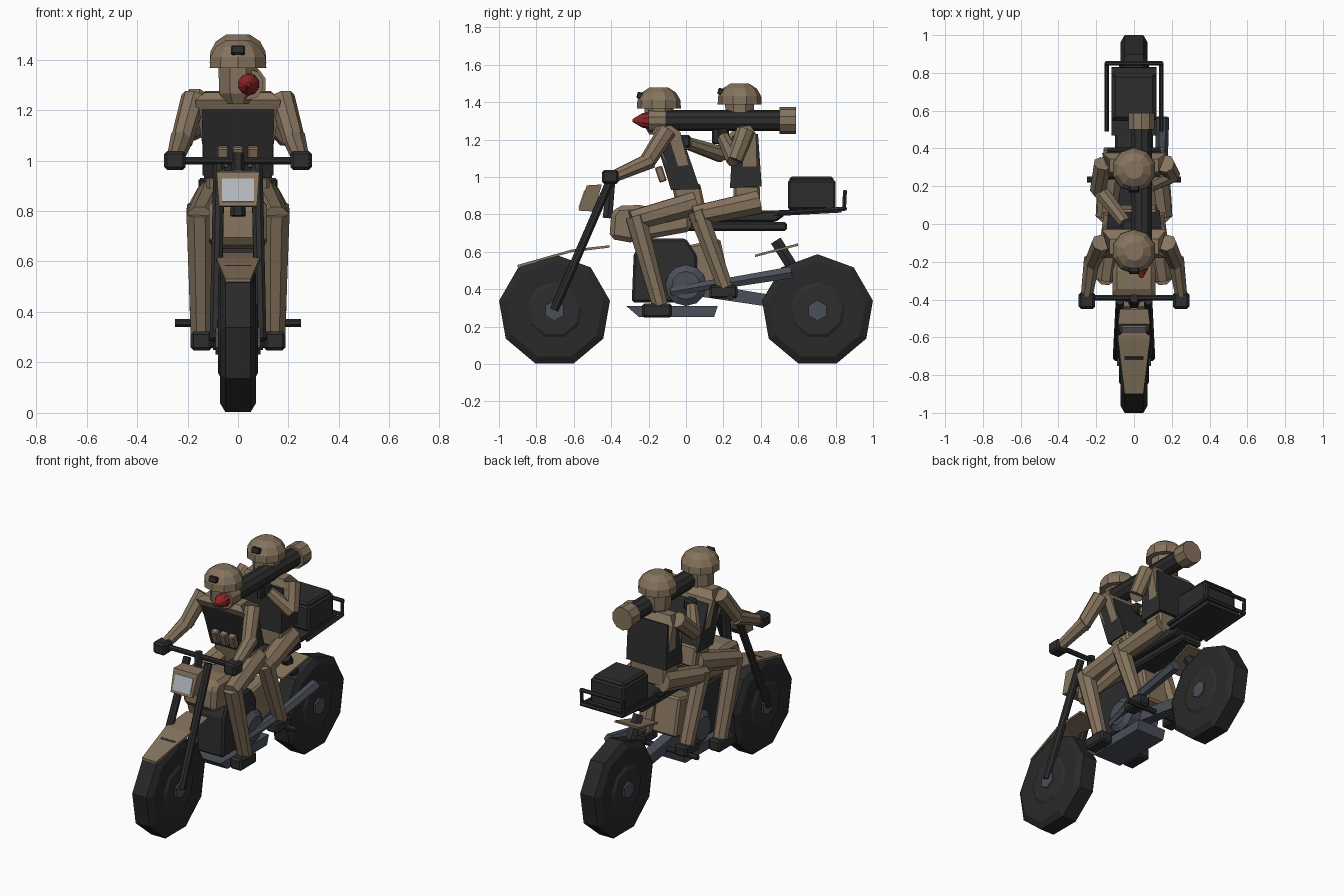
import bpy, bmesh, math
from mathutils import Vector, Matrix


def material(name, rgb):
    m = bpy.data.materials.new(name)
    m.diffuse_color = (*rgb, 1)
    return m


TAN = material("tan", (0.235, 0.172, 0.110))
DARK = material("charcoal", (0.026, 0.026, 0.027))
TYRE = material("tyre black", (0.022, 0.022, 0.022))
STEEL = material("blue grey", (0.068, 0.078, 0.100))
RED = material("red", (0.28, 0.018, 0.02))
GLASS = material("lamp glass", (0.45, 0.47, 0.50))


def finish(name, bm, mat, bevel=0):
    bmesh.ops.recalc_face_normals(bm, faces=bm.faces)
    me = bpy.data.meshes.new(name)
    bm.to_mesh(me)
    bm.free()
    me.materials.append(mat)
    ob = bpy.data.objects.new(name, me)
    bpy.context.collection.objects.link(ob)
    if bevel:
        mod = ob.modifiers.new("bevel", "BEVEL")
        mod.width, mod.segments = bevel, 1
    return ob


def box(name, c, s, mat, tilt=0, bevel=0.012):
    bm = bmesh.new()
    m = Matrix.Translation(c) @ Matrix.Rotation(math.radians(tilt), 4, "X") @ Matrix.Diagonal((*s, 1))
    bmesh.ops.create_cube(bm, size=1, matrix=m)
    return finish(name, bm, mat, bevel)


def limb(name, a, b, r1, r2, mat, n=8):
    """Tapered prism from a to b."""
    a, b = Vector(a), Vector(b)
    d = b - a
    bm = bmesh.new()
    m = (Matrix.Translation((a + b) / 2) @ d.to_track_quat("Z", "Y").to_matrix().to_4x4()
         @ Matrix.Rotation(math.pi / n, 4, "Z"))
    bmesh.ops.create_cone(bm, cap_ends=True, segments=n, radius1=r1, radius2=r2, depth=d.length, matrix=m)
    return finish(name, bm, mat)


def slab(name, pts, w, mat, bevel=0):
    """Side profile of (y, z) points extruded across x; w may be one half width per point."""
    ws = w if isinstance(w, (list, tuple)) else [w] * len(pts)
    bm = bmesh.new()
    rings = [[bm.verts.new((s * h, y, z)) for (y, z), h in zip(pts, ws)] for s in (-1, 1)]
    for r in rings:
        bm.faces.new(r)
    for i in range(len(pts)):
        j = (i + 1) % len(pts)
        bm.faces.new((rings[0][i], rings[0][j], rings[1][j], rings[1][i]))
    return finish(name, bm, mat, bevel)


def lathe(name, profile, c, axis, n, mat, phase=0):
    """Spin (offset along axis, radius) points round the x, y or z axis."""
    bm = bmesh.new()
    rings = []
    for h, r in profile:
        ring = []
        for k in range(n):
            t = phase + 2 * math.pi * k / n
            u, v = r * math.cos(t), r * math.sin(t)
            p = {"X": (h, u, v), "Y": (u, h, v), "Z": (u, v, h)}[axis]
            ring.append(bm.verts.new(Vector(c) + Vector(p)))
        rings.append(ring)
    for p, q in zip(rings, rings[1:]):
        for k in range(n):
            bm.faces.new((p[k], p[(k + 1) % n], q[(k + 1) % n], q[k]))
    bm.faces.new(rings[0])
    bm.faces.new(rings[-1])
    return finish(name, bm, mat)


# Wheels
for tag, y in (("front", -0.703), ("rear", 0.703)):
    c = (0, y, 0.286)
    lathe(tag + "_tyre", [(-0.07, 0.15), (-0.072, 0.262), (-0.05, 0.301), (0.05, 0.301), (0.072, 0.262), (0.07, 0.15)],
          c, "X", 9, TYRE, math.pi / 2)
    lathe(tag + "_wheel_disc", [(-0.08, 0.135), (-0.068, 0.155), (0.068, 0.155), (0.08, 0.135)], c, "X", 9, DARK, math.pi / 2)
    lathe(tag + "_hub", [(-0.09, 0.055), (0.09, 0.055)], c, "X", 6, STEEL, math.pi / 6)

# Steering
for s in (-1, 1):
    limb("fork", (s * 0.09, -0.705, 0.29), (s * 0.075, -0.405, 0.98), 0.024, 0.024, DARK)
    box("fork_clamp", (s * 0.05, -0.46, 0.86), (0.07, 0.04, 0.03), DARK, -23, 0)
limb("handlebar", (-0.28, -0.39, 1.0), (0.28, -0.39, 1.0), 0.016, 0.016, DARK)
limb("steering_stem", (0, -0.395, 1.03), (0, -0.42, 0.78), 0.024, 0.03, DARK, 6)
slab("front_fender", [(-0.9, 0.53), (-0.61, 0.612), (-0.41, 0.635), (-0.41, 0.622), (-0.61, 0.598), (-0.9, 0.518)],
     [0.05, 0.085, 0.075, 0.075, 0.085, 0.05], TAN)
slab("headlight_housing", [(-0.575, 0.82), (-0.53, 0.955), (-0.45, 0.96), (-0.49, 0.815)],
     [0.075, 0.085, 0.075, 0.065], TAN)
box("headlight_glass", (0, -0.5555, 0.882), (0.125, 0.008, 0.095), GLASS, -18.4, 0)

# Body
slab("fuel_tank", [(-0.41, 0.67), (-0.40, 0.80), (-0.37, 0.845), (-0.25, 0.85), (0.03, 0.80), (0.03, 0.71), (-0.3, 0.65)],
     0.115, TAN, 0.025)
slab("engine", [(-0.29, 0.33), (-0.28, 0.58), (-0.24, 0.67), (0.0, 0.67), (0.06, 0.58), (0.06, 0.33)], 0.095, DARK, 0.012)
lathe("engine_cover", [(-0.125, 0.075), (-0.1, 0.11), (0.1, 0.11), (0.125, 0.075)], (0, 0.0, 0.42), "X", 12, STEEL)
slab("skid_plate", [(-0.32, 0.31), (-0.25, 0.25), (0.15, 0.25), (0.17, 0.31)], 0.1, STEEL)
box("side_panel", (0, 0.1, 0.53), (0.17, 0.22, 0.24), TAN, 12)
box("seat_rail", (0, 0.27, 0.735), (0.15, 0.54, 0.05), DARK)
slab("seat", [(0.0, 0.76), (0.02, 0.80), (0.28, 0.82), (0.50, 0.82), (0.53, 0.795), (0.48, 0.76)], 0.1, DARK, 0.01)
limb("exhaust_pipe", (0.11, -0.08, 0.385), (0.145, 0.2, 0.435), 0.025, 0.03, STEEL, 6)
limb("muffler", (0.145, 0.2, 0.43), (0.15, 0.565, 0.49), 0.03, 0.036, STEEL, 6)
limb("swingarm", (0, 0.05, 0.40), (0, 0.5, 0.33), 0.05, 0.045, STEEL, 4)
slab("rear_fender", [(0.37, 0.585), (0.6, 0.645), (0.6, 0.632), (0.37, 0.572)], [0.06, 0.085, 0.085, 0.06], TAN)
limb("rear_shock", (0, 0.48, 0.66), (0, 0.58, 0.50), 0.035, 0.035, DARK, 6)
limb("peg_bar", (-0.25, 0.235, 0.357), (0.25, 0.235, 0.357), 0.017, 0.017, DARK)
limb("front_peg_bar", (-0.18, -0.15, 0.27), (0.18, -0.15, 0.27), 0.015, 0.015, DARK)

# Cargo rack
box("rack_plate", (0, 0.65, 0.815), (0.24, 0.36, 0.03), DARK, 3, 0)
box("cargo_box", (0, 0.672, 0.905), (0.24, 0.255, 0.16), DARK)
box("cargo_lid", (0, 0.672, 0.98), (0.22, 0.235, 0.045), DARK)
for s in (-1, 1):
    limb("rack_rail", (s * 0.145, 0.49, 0.805), (s * 0.145, 0.85, 0.83), 0.012, 0.012, DARK, 6)
    limb("rack_post", (s * 0.145, 0.845, 0.825), (s * 0.145, 0.85, 0.925), 0.012, 0.012, DARK, 6)
for z in (0.83, 0.92):
    limb("rack_crossbar", (-0.15, 0.85, z), (0.15, 0.85, z), 0.012, 0.012, DARK, 6)


def rider(tag, y, z, face_y):
    """Head, helmet and mount at head centre (y, z = helmet rim)."""
    lathe(tag + "_head", [(-0.14, 0.055), (-0.10, 0.08), (0.02, 0.085)], (0, y, z), "Z", 8, TAN, math.pi / 8)
    lathe(tag + "_helmet", [(0, 0.118), (0.045, 0.115), (0.085, 0.092), (0.112, 0.05)], (0, y, z), "Z", 10, TAN, math.pi / 10)
    box(tag + "_helmet_mount", (0, face_y, z + 0.07), (0.055, 0.03, 0.035), DARK, -15, 0.005)


rider("driver", -0.145, 1.366, -0.247)
rider("passenger", 0.287, 1.387, 0.185)

# Driver torso: leaning vest, shoulders, hips and pouches
slab("driver_vest", [(-0.165, 1.205), (-0.02, 1.215), (0.075, 0.935), (-0.08, 0.93)], [0.145, 0.145, 0.135, 0.135], DARK)
slab("driver_chest", [(-0.18, 1.24), (-0.16, 1.27), (-0.08, 1.275), (-0.03, 1.24), (0.04, 0.95), (-0.05, 0.94)],
     [0.17, 0.13, 0.13, 0.17, 0.12, 0.12], TAN)
box("driver_hips", (0, 0.015, 0.89), (0.25, 0.15, 0.13), TAN, 12)
for x in (-0.06, 0, 0.06):
    box("vest_pouch", (x, -0.135, 1.015), (0.045, 0.04, 0.085), TAN, 18, 0.006)

# Passenger torso
slab("passenger_vest", [(0.25, 1.22), (0.385, 1.23), (0.405, 0.95), (0.235, 0.94)], [0.14, 0.14, 0.14, 0.14], DARK)
slab("passenger_chest", [(0.26, 1.23), (0.275, 1.27), (0.345, 1.275), (0.375, 1.23), (0.38, 0.94), (0.26, 0.94)],
     [0.17, 0.13, 0.13, 0.17, 0.12, 0.12], TAN)
box("passenger_hips", (0, 0.325, 0.89), (0.25, 0.14, 0.13), TAN)

# Driver arms, and legs of both riders
for s in (-1, 1):
    limb("driver_upper_arm", (s * 0.175, -0.10, 1.25), (s * 0.225, -0.215, 1.07), 0.05, 0.044, TAN)
    limb("driver_forearm", (s * 0.222, -0.185, 1.09), (s * 0.25, -0.38, 1.005), 0.046, 0.034, TAN)
    box("driver_glove", (s * 0.25, -0.405, 1.0), (0.085, 0.09, 0.075), DARK)
    limb("driver_thigh", (s * 0.10, 0.05, 0.86), (s * 0.15, -0.29, 0.765), 0.066, 0.058, TAN)
    limb("driver_shin", (s * 0.15, -0.27, 0.79), (s * 0.145, -0.14, 0.315), 0.058, 0.045, TAN)
    box("driver_boot", (s * 0.145, -0.155, 0.285), (0.085, 0.16, 0.075), DARK)
    limb("passenger_thigh", (s * 0.10, 0.39, 0.865), (s * 0.15, 0.04, 0.79), 0.066, 0.058, TAN)
    limb("passenger_shin", (s * 0.15, 0.06, 0.82), (s * 0.15, 0.21, 0.41), 0.056, 0.045, TAN)
    box("passenger_boot", (s * 0.148, 0.2, 0.385), (0.085, 0.15, 0.07), DARK)

# Passenger arms: one steadies the launcher, the other reaches forward
limb("passenger_right_upper_arm", (0.165, 0.32, 1.25), (0.2, 0.26, 1.09), 0.05, 0.045, TAN)
limb("passenger_right_forearm", (0.2, 0.26, 1.09), (0.08, 0.2, 1.21), 0.045, 0.035, TAN)
box("passenger_right_glove", (0.05, 0.2, 1.22), (0.07, 0.06, 0.075), DARK)
limb("passenger_left_upper_arm", (-0.165, 0.32, 1.25), (-0.19, 0.18, 1.12), 0.05, 0.045, TAN)
limb("passenger_left_forearm", (-0.19, 0.19, 1.12), (-0.05, 0.01, 1.18), 0.045, 0.035, TAN)
box("passenger_left_glove", (-0.03, -0.01, 1.19), (0.07, 0.07, 0.07), DARK)

# Shoulder launcher
L = (0.04, 0, 1.302)
lathe("launcher_tube", [(-0.12, 0.057), (0.51, 0.057)], L, "Y", 10, DARK, math.pi / 10)
lathe("launcher_front_ring", [(-0.2, 0.062), (-0.11, 0.062)], L, "Y", 10, TAN, math.pi / 10)
lathe("launcher_rear_ring", [(0.5, 0.073), (0.588, 0.073)], L, "Y", 10, TAN, math.pi / 10)
lathe("warhead", [(-0.285, 0.008), (-0.235, 0.038), (-0.2, 0.045), (-0.19, 0.045)], L, "Y", 10, RED, math.pi / 10)
box("launcher_grip", (0.05, 0.16, 1.225), (0.035, 0.04, 0.1), DARK, 0, 0.006)
